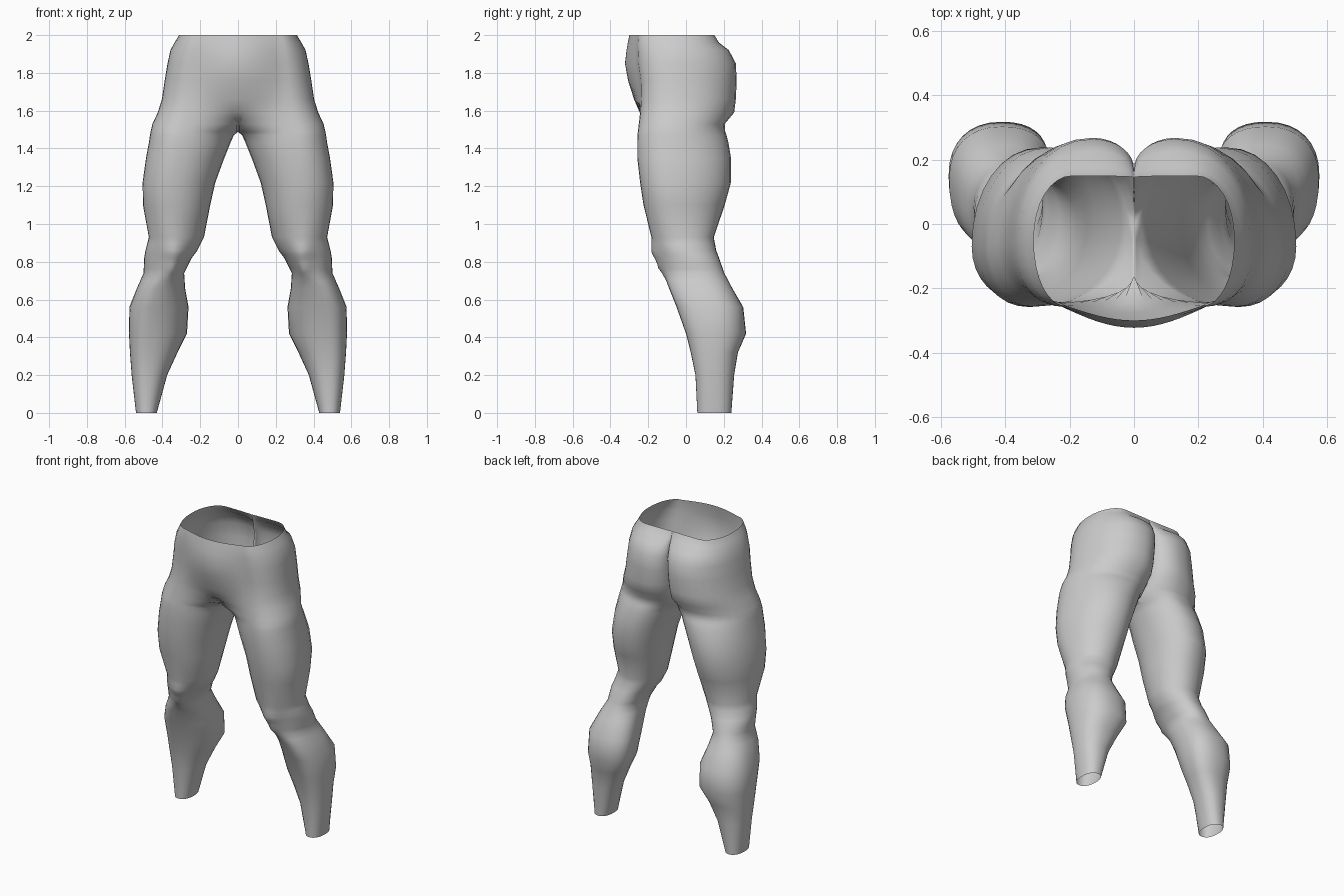
import bpy, bmesh, math
from mathutils import Vector

if "Cube" in bpy.data.objects:
    bpy.data.objects.remove(bpy.data.objects["Cube"])

Q = 8  # segments per quarter of a cross-section

# Leg sections: z, inner x,y, front x,y, outer x,y, back x,y
LEG = [
    (0.00, .43, .15, .485, .06, .54, .15, .485, .24),
    (0.20, .375, .17, .485, .05, .563, .15, .46, .255),
    (0.32, .32, .19, .485, .025, .572, .15, .43, .275),
    (0.42, .27, .21, .48, .00, .577, .15, .41, .318),
    (0.56, .262, .19, .465, -.05, .575, .14, .41, .303),
    (0.66, .28, .12, .43, -.09, .535, .10, .40, .245),
    (0.74, .285, .06, .37, -.12, .50, .06, .39, .203),
    (0.82, .245, .02, .345, -.145, .497, .03, .36, .175),
    (0.86, .215, .0, .34, -.155, .49, .0, .34, .16),
    (0.93, .18, .0, .335, -.18, .472, -.02, .32, .147),
    (1.10, .147, .0, .34, -.225, .503, -.06, .30, .205),
    (1.22, .12, .0, .34, -.243, .505, -.07, .29, .238),
    (1.35, .072, .0, .33, -.258, .487, -.07, .26, .238),
    (1.43, .04, .0, .32, -.258, .472, -.07, .22, .225),
    (1.47, .022, .0, .315, -.257, .466, -.07, .20, .215),
    (1.487, .0, .0, .31, -.255, .463, -.07, .19, .208),
]
# Pelvis half sections: z, centre front y, front x,y, outer x,y, back x,y, cleft y
PELVIS = [
    (1.53, -.16, .29, -.250, .453, -.07, .17, .205, .06),
    (1.59, -.245, .27, -.243, .425, -.06, .15, .255, .11),
    (1.66, -.275, .25, -.240, .403, -.06, .14, .264, .14),
    (1.76, -.307, .24, -.242, .388, -.06, .13, .268, .16),
    (1.85, -.323, .23, -.255, .373, -.06, .13, .264, .17),
    (1.92, -.315, .22, -.258, .358, -.05, .14, .227, .165),
    (1.96, -.308, .22, -.258, .336, -.05, .16, .175, .155),
    (2.00, -.300, .21, -.255, .312, -.05, .19, .150, .145),
]


def arc(peak, side, e=1.0):
    """Quarter oval from a front/back peak to a side extreme (e < 1 is boxier)."""
    pts = []
    for k in range(Q + 1):
        a = math.pi / 2 * k / Q
        s, c = math.sin(a) ** e, max(0, math.cos(a)) ** e
        pts.append((peak[0] + (side[0] - peak[0]) * s,
                    side[1] + (peak[1] - side[1]) * c))
    pts[-1] = side
    return pts


def ease(peak, mid):
    """Gentle curve from the front peak to a bulging centre line."""
    pts = []
    for k in range(Q + 1):
        t = k / Q
        w = math.sin(t * math.pi / 2)
        pts.append((peak[0] * (1 - t), peak[1] + (mid[1] - peak[1]) * w))
    return pts


def ring(z, in_front, front, outer, back, in_back):
    e = .88 if z < .7 else .96
    a = ease(front, in_front) if z > 1.58 else arc(front, in_front, e)
    pts = (a[::-1] + arc(front, outer, e)[1:] + arc(back, outer, e)[-2::-1]
           + arc(back, in_back, e)[1:])
    return [Vector((x, y, z)) for x, y in pts]


rings = [ring(z, (a, b), (c, d), (e, f), (g, h), (a, b))
         for z, a, b, c, d, e, f, g, h in LEG]
rings += [ring(z, (0, m), (c, d), (e, f), (g, h), (0, n))
          for z, m, c, d, e, f, g, h, n in PELVIS]


def between(z):
    """Extra in-between ring at height z."""
    for a, b in zip(rings, rings[1:]):
        if a[0].z < z < b[0].z:
            t = (z - a[0].z) / (b[0].z - a[0].z)
            return [p.lerp(q, t) for p, q in zip(a, b)]


rings += [between(z) for z in (.70, .765, .79, .84, .895)]
rings.sort(key=lambda r: r[0].z)

# Kneecap and lower knee bumps
for centre, size, amount in (((.34, -.155, .85), .055, .03), ((.345, -.13, .765), .035, .02)):
    c = Vector(centre)
    for r in rings:
        for p in r:
            p.y -= amount * math.exp(-((p - c).length / size) ** 2)

# Skin the half body
bm = bmesh.new()
rows = [[bm.verts.new(p) for p in r] for r in rings]
for lo, hi in zip(rows, rows[1:]):
    for i in range(len(lo) - 1):
        bm.faces.new((lo[i], lo[i + 1], hi[i + 1], hi[i]))
bmesh.ops.remove_doubles(bm, verts=bm.verts, dist=1e-4)
mesh = bpy.data.meshes.new("hips_and_legs")
bm.to_mesh(mesh)
bm.free()
body = bpy.data.objects.new("hips_and_legs", mesh)
bpy.context.collection.objects.link(body)

# Mirror to the other side
mirror = body.modifiers.new("mirror", 'MIRROR')
mirror.use_clip = True
mirror.merge_threshold = .001

bpy.context.view_layer.objects.active = body
body.select_set(True)
bpy.ops.object.shade_smooth_by_angle(angle=math.radians(50))
